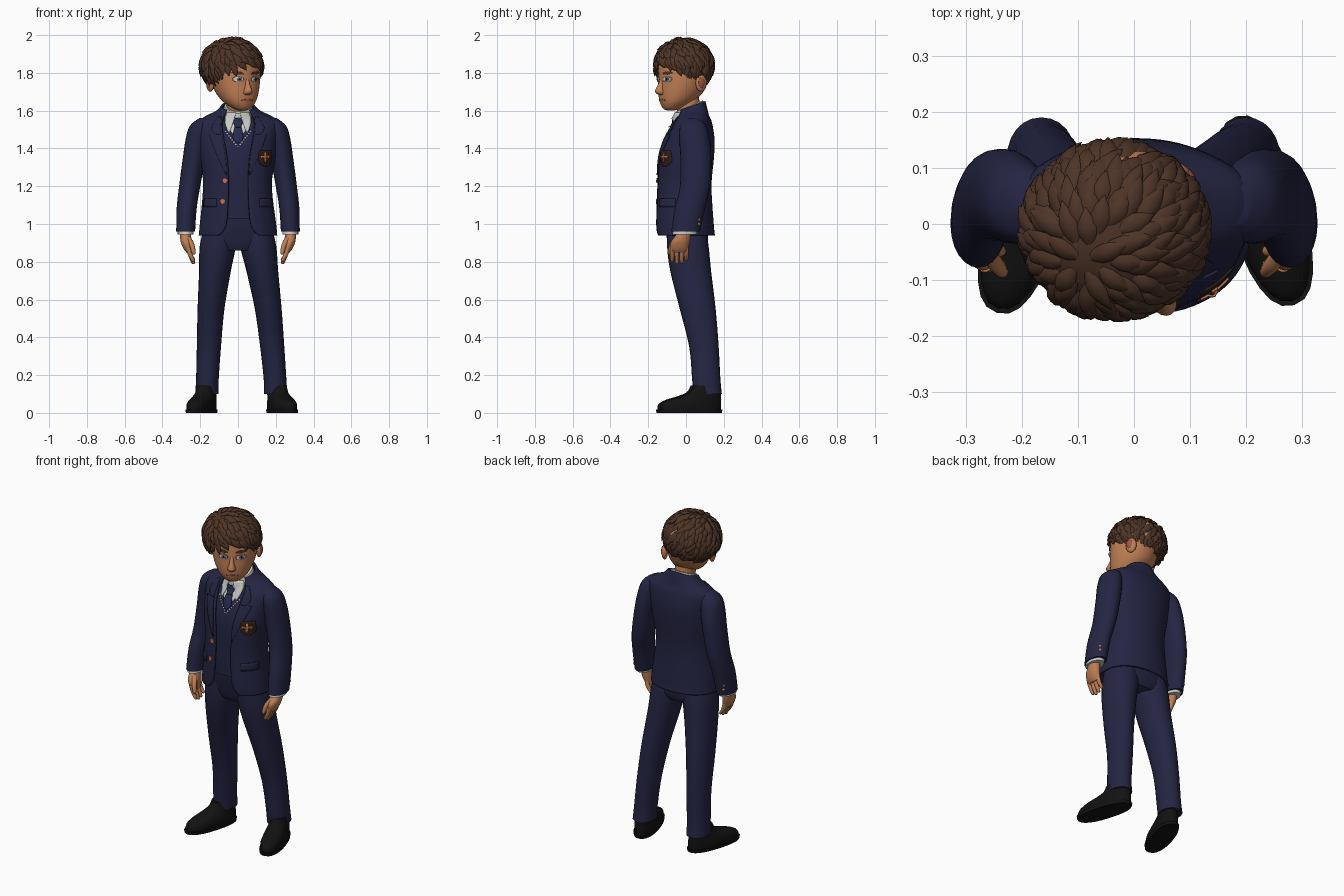
import bpy, bmesh, random
from math import sin, cos, acos, pi, copysign, radians
from mathutils import Vector, Matrix

random.seed(4)
if "Cube" in bpy.data.objects:
    bpy.data.objects.remove(bpy.data.objects["Cube"])


def colour(name, *rgb):
    m = bpy.data.materials.new(name)
    m.use_nodes = True
    m.diffuse_color = (*rgb, 1)
    m.node_tree.nodes["Principled BSDF"].inputs["Base Color"].default_value = (*rgb, 1)
    return m


NAVY = colour("navy_cloth", .018, .018, .056)
TIE = colour("tie_blue", .02, .024, .075)
SKIN = colour("skin", .52, .21, .09)
LIP = colour("lip", .34, .1, .05)
HAIR = colour("brown_hair", .075, .034, .02)
BLACK = colour("black_leather", .006, .006, .006)
WHITE = colour("white_cloth", .6, .6, .57)
BLUE = colour("iris_blue", .1, .22, .4)
COPPER = colour("copper", .52, .17, .07)
BADGE = colour("badge_brown", .03, .013, .009)
PARTS = []
HEAD = Matrix.Translation((-.02, 0, 0)) @ Matrix.Rotation(radians(28), 4, "Z")
FLAT = Matrix.Identity(4)


def build(name, verts, faces, mat, frame=FLAT, thick=0):
    me = bpy.data.meshes.new(name)
    me.from_pydata([frame @ Vector(v) for v in verts], [], faces)
    me.materials.append(mat)
    ob = bpy.data.objects.new(name, me)
    bpy.context.collection.objects.link(ob)
    if thick:
        mod = ob.modifiers.new("thickness", "SOLIDIFY")
        mod.thickness, mod.offset = thick, -1
    PARTS.append(ob)
    return ob


def smooth_rings(rings, steps):
    """Catmull-Rom interpolation between cross-sections."""
    out = []
    for i in range(len(rings) - 1):
        four = [rings[min(max(i + k, 0), len(rings) - 1)] for k in (-1, 0, 1, 2)]
        for j in range(steps):
            t = j / steps
            out.append([b + .5 * t * (c - a + t * (2 * a - 5 * b + 4 * c - d + t * (3 * (b - c) + d - a)))
                        for a, b, c, d in zip(*four)])
    return out + [list(rings[-1])]


def loft(name, rings, mat, e=1.0, n=24, frame=FLAT, steps=4, is_open=False, thick=0):
    """Ring: z, centre x, centre y, radius x, radius y, tilt, opening left x, opening right x."""
    rings = smooth_rings([tuple(r) + (0,) * (8 - len(r)) for r in rings], steps)
    verts, faces = [], []
    for z, cx, cy, rx, ry, tilt, gl, gr in rings:
        a0, a1 = 0, 2 * pi * (n - 1) / n
        if is_open:
            cl, cr = [copysign(min(abs((g - cx) / rx), 1) ** (1 / e), g - cx) for g in (gl, gr)]
            a0, a1 = -acos(cr), 2 * pi - acos(cl)
        for j in range(n):
            a = a0 + (a1 - a0) * j / (n - 1)
            dy = ry * copysign(abs(sin(a)) ** e, sin(a))
            verts.append((cx + rx * copysign(abs(cos(a)) ** e, cos(a)), cy + dy, z + tilt * dy))
    for i in range(len(rings) - 1):
        for j in range(n - 1 if is_open else n):
            k = (j + 1) % n
            faces.append((i * n + j, i * n + k, i * n + n + k, i * n + n + j))
    if not is_open:
        faces.append(tuple(reversed(range(n))))
        faces.append(tuple(range(len(verts) - n, len(verts))))
    return build(name, verts, faces, mat, frame, thick)


def plate(name, rows, mat, off=.004, frame=FLAT, cols=8):
    """Thin plate laid on the front surface; rows are z, x from, x to."""
    bpy.context.view_layer.update()
    dg = bpy.context.evaluated_depsgraph_get()
    inv, aim = frame.inverted(), (frame.to_3x3() @ Vector((0, 1, 0)))
    rows = smooth_rings(sorted((z, min(a, b), max(a, b)) for z, a, b in rows), 3)
    verts, y = [], -.1
    for z, a, b in rows:
        for j in range(cols + 1):
            x = a + (b - a) * j / cols
            hit, loc, *_ = bpy.context.scene.ray_cast(dg, frame @ Vector((x, -1, z)), aim)
            y = (inv @ loc).y if hit else y
            verts.append((x, y - off, z))
    w = cols + 1
    faces = [(i * w + j, i * w + j + 1, i * w + w + j + 1, i * w + w + j)
             for i in range(len(rows) - 1) for j in range(cols)]
    return build(name, verts, faces, mat, frame, .004)


def disc(name, x, z, w, h, mat, off=.004, frame=FLAT):
    angles = [-pi / 2 + pi * k / 6 for k in range(7)]
    plate(name, [(z + h * sin(a), x - w * cos(a) - .0005, x + w * cos(a) + .0005) for a in angles], mat, off, frame)


def ball(name, centre, size, mat, frame=FLAT):
    bm = bmesh.new()
    bmesh.ops.create_uvsphere(bm, u_segments=16, v_segments=10, radius=1)
    bm.transform(frame @ Matrix.Translation(centre) @ Matrix.Diagonal((*size, 1)))
    ob = build(name, [], [], mat)
    bm.to_mesh(ob.data)
    bm.free()
    return ob


# Torso layers
loft("waistcoat", [(1.03, 0, -.01, .165, .125), (1.2, 0, -.01, .16, .126), (1.35, 0, 0, .175, .13),
                   (1.45, 0, .015, .18, .118), (1.52, 0, .03, .17, .095), (1.57, 0, .03, .1, .075)], NAVY, .9)
loft("trouser_top", [(.86, 0, .01, .13, .09), (.9, 0, .01, .19, .105), (1.0, 0, 0, .18, .118), (1.06, 0, -.005, .165, .118)], NAVY, .9)
loft("jacket", [(.94, 0, -.005, .208, .158, 0, -.1, .11), (1.0, 0, -.008, .202, .155, 0, -.062, .068),
                (1.2, -.003, -.01, .182, .145, 0, -.05, .055), (1.35, 0, 0, .198, .148, 0, -.058, .062),
                (1.45, 0, .015, .207, .136, 0, -.075, .08), (1.53, .003, .03, .215, .108, .05, -.085, .088),
                (1.565, .003, .032, .185, .09, .12, -.08, .084), (1.595, .002, .032, .12, .08, .22, -.072, .076),
                (1.625, 0, .028, .088, .075, .35, -.06, .064)], NAVY, .9, 64, is_open=True, thick=.012)

# Neck and shirt collar
loft("neck", [(1.52, 0, .025, .06, .06), (1.6, 0, .015, .058, .062), (1.7, -.01, .0, .06, .065)], SKIN)
loft("shirt_collar", [(1.55, 0, .022, .088, .078, .35), (1.6, 0, .02, .08, .076, .4), (1.625, 0, .018, .072, .072, .42)], WHITE)
plate("shirt_front", [(1.45, -.003, .003), (1.5, -.045, .045), (1.55, -.07, .07), (1.585, -.062, .062)], WHITE, .005)
plate("tie", [(1.43, -.004, .004), (1.46, -.028, .028), (1.52, -.016, .016)], TIE, .009)
plate("tie_knot", [(1.515, -.014, .014), (1.535, -.024, .024), (1.56, -.024, .024)], TIE, .012)

for s, side in ((-1, "right"), (1, "left")):
    plate(side + "_collar_point", [(1.485, s * .045, s * .05), (1.54, s * .026, s * .07), (1.59, s * .012, s * .06)], WHITE, .007)
    for k in range(8):
        disc(f"{side}_neckline_stitch_{k}", s * .009 * (k + .3), 1.41 + .0115 * k, .0035, .0035, WHITE)
    # Jacket details
    plate(side + "_lapel", [(1.26, s * .059, s * .064), (1.36, s * .067, s * .11), (1.45, s * .085, s * .145),
                            (1.475, s * .088, s * .15)], NAVY, .007)
    plate(side + "_lapel_collar", [(1.475, s * .09, s * .12), (1.51, s * .093, s * .14), (1.57, s * .088, s * .105)], NAVY, .007)
    plate(side + "_pocket_flap", [(1.09, s * .115, s * .185), (1.135, s * .115, s * .18)], NAVY, .008)

    # Sleeve, cuff and hand
    loft(side + "_sleeve", [(.96, s * .277, -.002, .05, .076), (1.08, s * .272, .02, .053, .08), (1.2, s * .256, .048, .056, .08),
                            (1.35, s * .232, .052, .06, .082), (1.45, s * .215, .045, .062, .08),
                            (1.52, s * .2, .038, .055, .068), (1.56, s * .175, .035, .03, .035)], NAVY)
    loft(side + "_shirt_cuff", [(.945, s * .277, -.008, .042, .064), (.99, s * .277, 0, .042, .064)], WHITE)
    for k in range(3):
        ball(f"{side}_sleeve_button_{k}", (s * .3, .066, 1.0 + .024 * k), (.01, .01, .01), COPPER)
    loft(side + "_palm", [(.85, s * .258, -.035, .016, .038), (.87, s * .265, -.035, .024, .046), (.905, s * .273, -.03, .03, .05),
                          (.94, s * .278, -.015, .029, .04), (.98, s * .277, -.005, .027, .036)], SKIN)
    for k, drop in enumerate((.01, 0, .004, .018)):
        y = -.073 + .025 * k
        loft(f"{side}_finger_{k}", [(.788 + drop, s * .236, y, .004, .004), (.797 + drop, s * .238, y, .01, .01),
                                    (.84, s * .254, y, .0125, .0125), (.88, s * .266, y, .013, .013)], SKIN, n=10)
    loft(side + "_thumb", [(.838, s * .234, -.086, .005, .005), (.85, s * .235, -.085, .011, .011),
                           (.895, s * .246, -.072, .014, .014), (.935, s * .268, -.04, .015, .015)], SKIN, n=10)

    # Trouser leg and shoe
    out = .0 if s < 0 else .034
    loft(side + "_trouser_leg", [(.1, s * (.165 + out), .115, .062, .075), (.18, s * (.162 + out), .107, .06, .075),
                                 (.35, s * (.154 + out * .8), .095, .064, .078), (.55, s * (.143 + out * .5), .062, .071, .095),
                                 (.75, s * (.122 + out * .2), .025, .084, .108), (.88, s * .108, .01, .095, .11),
                                 (.98, s * .1, .005, .08, .1)], NAVY, .95)
    foot = Matrix.Translation((s * (.193 + out * 1.2), .01 + out * .4, 0)) @ Matrix.Rotation(s * radians(17), 4, "Z")
    loft(side + "_sole", [(0, 0, 0, .064, .172), (.018, 0, 0, .066, .176)], BLACK, .85, frame=foot)
    loft(side + "_shoe", [(.012, 0, 0, .06, .168), (.045, 0, .003, .062, .166), (.068, 0, .022, .058, .146),
                          (.088, 0, .055, .053, .112), (.11, 0, .082, .05, .086), (.145, 0, .09, .046, .072)], BLACK, .88, frame=foot)

for k, (x, z) in enumerate(((-.07, 1.23), (-.082, 1.12))):
    disc(f"jacket_button_{k}", x, z, .014, .014, COPPER, .008)
plate("badge", [(1.305, .135, .155), (1.325, .114, .176), (1.35, .11, .18), (1.39, .115, .175)], BADGE, .006)
plate("badge_upright", [(1.325, .14, .15), (1.38, .14, .15)], COPPER, .008)
plate("badge_crossbar", [(1.35, .12, .17), (1.362, .12, .17)], COPPER, .008)

# Head and face
loft("head", [(1.602, 0, -.09, .022, .022), (1.612, 0, -.085, .046, .046), (1.645, 0, -.06, .083, .086),
              (1.69, 0, -.035, .108, .116), (1.74, 0, -.02, .123, .13), (1.79, 0, -.01, .13, .14),
              (1.85, 0, 0, .132, .143), (1.91, 0, .005, .11, .12), (1.95, 0, .005, .05, .06)], SKIN, .95, 32, HEAD)
loft("nose", [(1.683, 0, -.145, .012, .012), (1.69, 0, -.15, .022, .024), (1.705, 0, -.155, .022, .028),
              (1.735, 0, -.15, .013, .018), (1.775, 0, -.135, .011, .012)], SKIN, n=16, frame=HEAD)
disc("mouth", 0, 1.655, .034, .006, LIP, .003, HEAD)
for s, side in ((-1, "right"), (1, "left")):
    disc(side + "_eye_rim", s * .05, 1.767, .028, .0165, LIP, .002, HEAD)
    disc(side + "_eye_white", s * .05, 1.766, .024, .013, WHITE, .002, HEAD)
    disc(side + "_iris", s * .05 + .004, 1.766, .0115, .0125, BLUE, .002, HEAD)
    disc(side + "_pupil", s * .05 + .004, 1.766, .0055, .006, BLACK, .002, HEAD)
    plate(side + "_eyebrow", [(1.792, s * .026, s * .055), (1.8, s * .026, s * .082), (1.807, s * .045, s * .072)], HAIR, .005, HEAD)
    ball(side + "_ear", (s * .133, .02, 1.745), (.018, .032, .045), SKIN, HEAD)
    ball(side + "_ear_hollow", (s * .146, .016, 1.748), (.008, .018, .028), LIP, HEAD)

# Hair: a cap under overlapping swept tufts
CENTRE, RADII = Vector((-.035, -.012, 1.845)), Vector((.16, .152, .136))
FACE = HEAD.to_3x3() @ Vector((0, -1, 0))


def above_hairline(p, margin=0):
    f = (p - CENTRE).xy.normalized().dot(FACE.xy) if (p - CENTRE).xy.length > .001 else 0
    return p.z > 1.775 + .09 * f + margin


cap = ball("hair_cap", CENTRE, RADII * .97, HAIR)
bm = bmesh.new()
bm.from_mesh(cap.data)
bmesh.ops.subdivide_edges(bm, edges=bm.edges[:], cuts=2)
bmesh.ops.delete(bm, geom=[f for f in bm.faces if not above_hairline(f.calc_center_median(), -.015)], context="FACES")
bm.to_mesh(cap.data)
bm.free()

crown = CENTRE + Vector((-.05, -.05, .11))
verts, faces, count, sides = [], [], 420, 6
for i in range(count):
    h = 1 - 2 * (i + .5) / count
    r, a = (1 - h * h) ** .5, i * pi * (3 - 5 ** .5)
    n = Vector((r * cos(a), r * sin(a), h))
    p = CENTRE + n * RADII
    if not above_hairline(p):
        continue
    t = p - crown
    t = (t - n * t.dot(n)).normalized()
    t = (Matrix.Rotation(random.uniform(-.45, .45), 3, n) @ t).normalized()
    b, size = n.cross(t), random.uniform(.065, .09)
    for u, w in ((0, .4), (.25, .9), (.5, 1), (.75, .65), (1, .04)):
        c = p + t * size * u + n * (-.008 + .022 * u - .022 * u * u)
        for k in range(sides):
            v = c + b * (.018 * w * cos(2 * pi * k / sides)) + n * (.01 * w * sin(2 * pi * k / sides))
            verts.append((v.x, v.y, min(v.z, 2)))
    base = len(verts) - 5 * sides
    for q in range(4):
        for k in range(sides):
            m, o = (k + 1) % sides, base + q * sides
            faces.append((o + k, o + sides + k, o + sides + m, o + m))
tufts = build("hair_tufts", verts, faces, HAIR)
bm = bmesh.new()
bm.from_mesh(tufts.data)
bmesh.ops.recalc_face_normals(bm, faces=bm.faces[:])
bm.to_mesh(tufts.data)
bm.free()

# Smooth shading with crisp edges
bpy.ops.object.select_all(action="DESELECT")
for ob in PARTS:
    ob.select_set(True)
bpy.context.view_layer.objects.active = PARTS[0]
bpy.ops.object.shade_smooth_by_angle(angle=radians(50))
